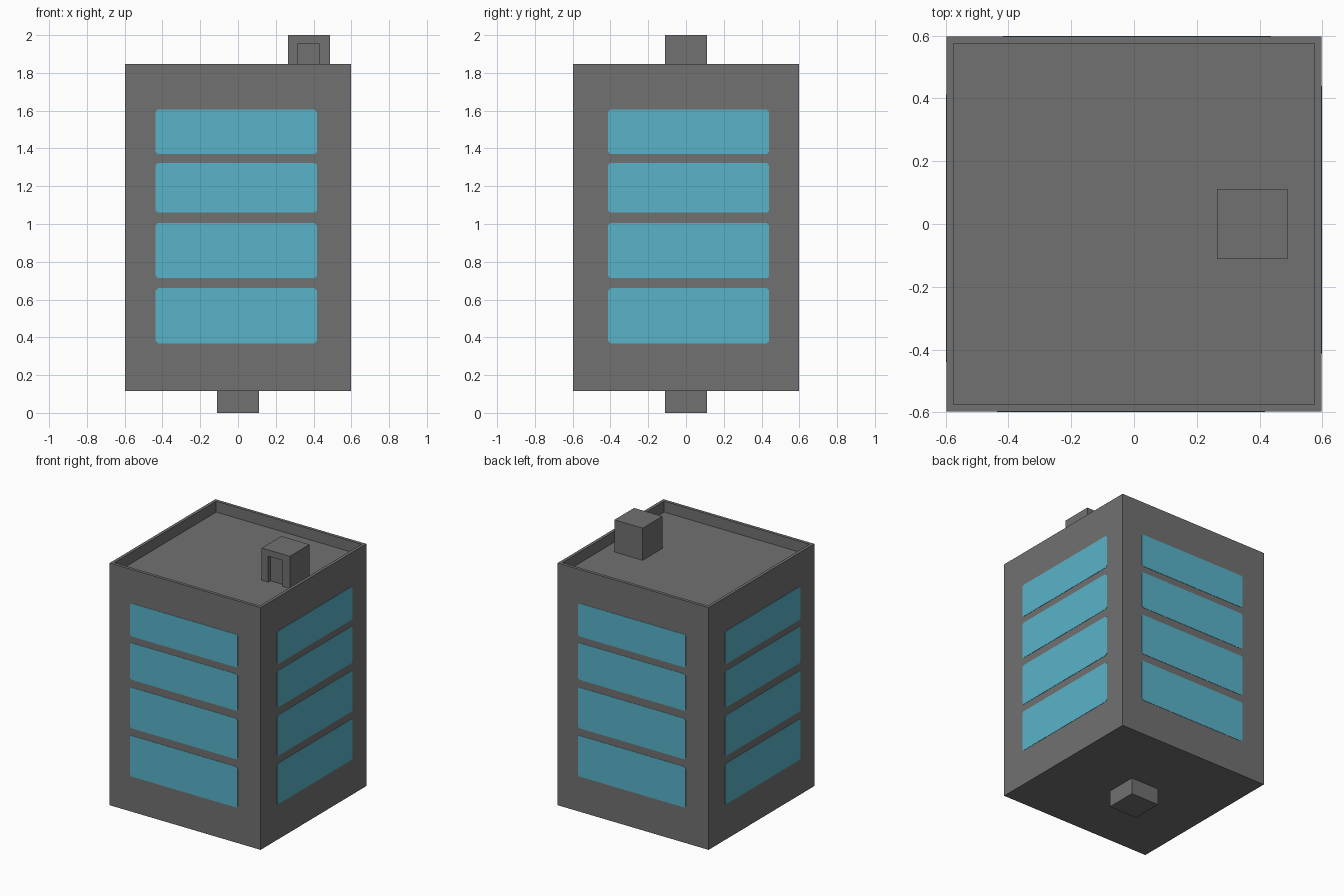
import bpy, bmesh, math
from mathutils import Matrix, Vector

if "Cube" in bpy.data.objects:
    bpy.data.objects.remove(bpy.data.objects["Cube"])


def material(name, rgb):
    m = bpy.data.materials.new(name)
    m.diffuse_color = (*rgb, 1)
    m.use_nodes = True
    m.node_tree.nodes["Principled BSDF"].inputs["Base Color"].default_value = m.diffuse_color
    return m


GREY = material("concrete grey", (0.165, 0.165, 0.165))
BLUE = material("window blue", (0.098, 0.456, 0.584))


def add_object(name, bm, mat):
    bmesh.ops.recalc_face_normals(bm, faces=bm.faces)
    me = bpy.data.meshes.new(name)
    bm.to_mesh(me)
    bm.free()
    me.materials.append(mat)
    ob = bpy.data.objects.new(name, me)
    bpy.context.collection.objects.link(ob)
    return ob


def box_bm(lo, hi):
    lo, hi = Vector(lo), Vector(hi)
    bm = bmesh.new()
    bmesh.ops.create_cube(bm, size=1, matrix=Matrix.Translation((lo + hi) / 2)
                          @ Matrix.Diagonal((*(hi - lo), 1)))
    return bm


W, BASE, TOP, ROOF = 0.597, 0.116, 1.848, 1.77

# Tower body: the top face is inset for the parapet and sunk for the roof
bm = box_bm((-W, -W, BASE), (W, W, TOP))
bm.normal_update()
roof = max(bm.faces, key=lambda f: f.calc_center_median().z)
bmesh.ops.inset_individual(bm, faces=[roof], thickness=0.031)
bmesh.ops.inset_individual(bm, faces=[roof], thickness=0)
for v in roof.verts:
    v.co.z = ROOF
add_object("tower_body", bm, GREY)

# Small foot under the tower
add_object("foot", box_bm((-0.111, -0.111, 0), (0.111, 0.111, BASE)), GREY)

# Roof hut with a recessed doorway on the front
hut = add_object("roof_hut", box_bm((0.265, -0.111, ROOF), (0.488, 0.111, 2)), GREY)
cutter = add_object("door_cutter", box_bm((0.317, -0.2, ROOF - 0.05),
                                          (0.429, -0.086, 1.955)), GREY)
cutter.hide_render = True
cutter.hide_viewport = True
mod = hut.modifiers.new("doorway", 'BOOLEAN')
mod.operation = 'DIFFERENCE'
mod.solver = 'EXACT'
mod.object = cutter

# Window bands: thin plates with clipped corners, four rows on each side
ROWS = [(0.368, 0.66), (0.713, 1.005), (1.06, 1.323), (1.37, 1.606)]
SIDES = [("front", 0, -0.436, 0.417), ("right", 90, -0.412, 0.44),
         ("back", 180, -0.436, 0.417), ("left", 270, -0.412, 0.44)]
C, THICK = 0.012, 0.002
for side, angle, a, b in SIDES:
    for i, (lo, hi) in enumerate(ROWS):
        outline = [(a + C, lo), (b - C, lo), (b, lo + C), (b, hi - C),
                   (b - C, hi), (a + C, hi), (a, hi - C), (a, lo + C)]
        bm = bmesh.new()
        face = bm.faces.new([bm.verts.new((x, -W, z)) for x, z in outline])
        ext = bmesh.ops.extrude_face_region(bm, geom=[face])
        moved = [g for g in ext["geom"] if isinstance(g, bmesh.types.BMVert)]
        bmesh.ops.translate(bm, verts=moved, vec=(0, -THICK, 0))
        bm.transform(Matrix.Rotation(math.radians(angle), 4, 'Z'))
        add_object(f"{side}_window_{i + 1}", bm, BLUE)
